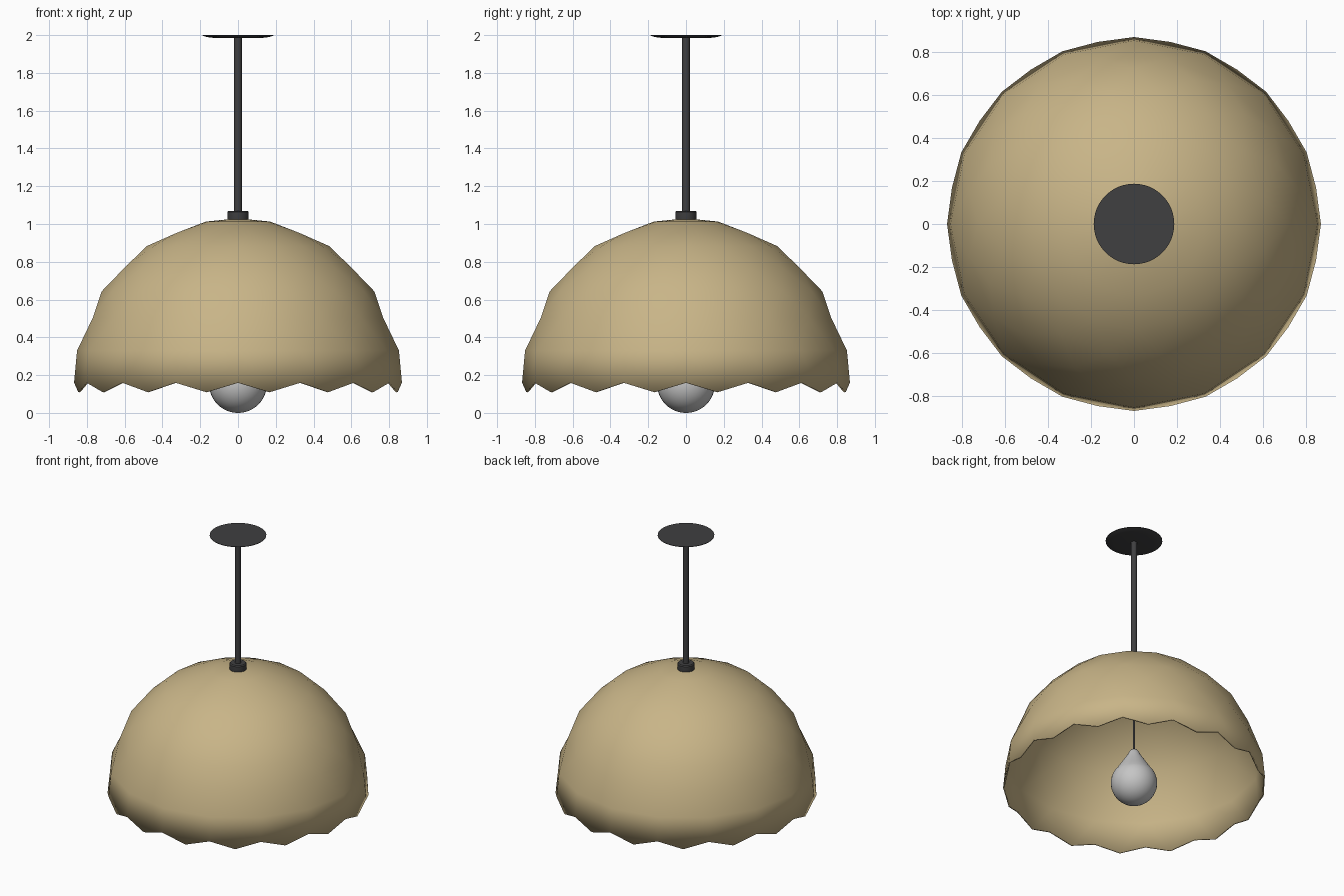
import bpy, bmesh, math

if "Cube" in bpy.data.objects:
    bpy.data.objects.remove(bpy.data.objects["Cube"])


def material(name, rgb):
    m = bpy.data.materials.new(name)
    m.diffuse_color = (*rgb, 1)
    m.use_nodes = True
    m.node_tree.nodes["Principled BSDF"].inputs["Base Color"].default_value = m.diffuse_color
    return m


TAN = material("tan_shade", (0.58, 0.46, 0.245))
DARK = material("dark_metal", (0.05, 0.05, 0.052))
GLASS = material("grey_glass", (0.56, 0.56, 0.56))


def finish(name, bm, mat, angle=None):
    bmesh.ops.recalc_face_normals(bm, faces=bm.faces[:])
    me = bpy.data.meshes.new(name)
    bm.to_mesh(me)
    bm.free()
    me.materials.append(mat)
    ob = bpy.data.objects.new(name, me)
    bpy.context.collection.objects.link(ob)
    me.shade_smooth()
    if angle:
        bpy.ops.object.select_all(action='DESELECT')
        ob.select_set(True)
        bpy.context.view_layer.objects.active = ob
        bpy.ops.object.shade_smooth_by_angle(angle=math.radians(angle))
    return ob


def lathe(name, profile, mat, n=32, angle=40):
    """Revolve (radius, z) points, listed bottom to top; ends are capped."""
    bm = bmesh.new()
    rings = [[bm.verts.new((r * math.cos(2 * math.pi * i / n),
                            r * math.sin(2 * math.pi * i / n), z))
              for i in range(n)] for r, z in profile]
    for a, b in zip(rings, rings[1:]):
        for i in range(n):
            j = (i + 1) % n
            bm.faces.new((a[i], a[j], b[j], b[i]))
    bm.faces.new(rings[0][::-1])
    bm.faces.new(rings[-1])
    return finish(name, bm, mat, angle)


# Shade: staggered rings of 16 points joined by diamond facets, scalloped rim
N = 16
ROWS = [(0.17, 1.013), (0.331, 0.953), (0.483, 0.883), (0.613, 0.768),
        (0.722, 0.643), (0.783, 0.505), (0.852, 0.33), (0.862, 0.11)]
bm = bmesh.new()


def ring(r, z, shift):
    angles = [2 * math.pi * (i + shift) / N for i in range(N)]
    return [bm.verts.new((r * math.cos(a), r * math.sin(a), z)) for a in angles]


rows = [ring(r, z, 0.5 * (k % 2)) for k, (r, z) in enumerate(ROWS)]
apex = bm.verts.new((0, 0, 1.03))
rim = ring(0.868, 0.16, 0)
for i in range(N):
    bm.faces.new((apex, rows[0][i], rows[0][(i + 1) % N]))
    bm.faces.new((rows[0][i], rows[1][i], rows[0][(i + 1) % N]))
    for k in range(1, len(rows) - 1):
        # left and right neighbours in the staggered rows above and below
        d = -1 if k % 2 == 0 else 0
        left, right = (i + d) % N, (i + d + 1) % N
        up, low, mid = rows[k - 1], rows[k + 1], rows[k]
        nxt = (i + 1) % N
        bm.faces.new((up[right], mid[i], mid[nxt])) if k % 2 else \
            bm.faces.new((up[i], mid[i], mid[nxt]))
        bm.faces.new((mid[i], low[right] if k % 2 else low[i], mid[nxt]))
    bm.faces.new((rows[6][i], rows[7][i - 1], rim[i]))
    bm.faces.new((rows[6][i], rim[i], rows[7][i]))
shade = finish("lamp_shade", bm, TAN)
shell = shade.modifiers.new("thickness", 'SOLIDIFY')
shell.thickness = 0.01
shell.offset = -1

# Hanging rod, collar, ceiling plate and inner cord
lathe("hanging_rod", [(0.021, 1.02), (0.021, 1.992)], DARK)
lathe("collar", [(0.054, 1.015), (0.056, 1.025), (0.056, 1.063), (0.05, 1.07)], DARK)
lathe("ceiling_plate", [(0.135, 1.986), (0.165, 1.99), (0.187, 1.997), (0.187, 2.0)],
      DARK, 48)
lathe("inner_cord", [(0.007, 0.39), (0.007, 1.025)], DARK, 12)

# Teardrop bulb: round bottom running into a tapered neck
R = 0.153
bulb = [(R * math.sin(math.radians(a)), R - R * math.cos(math.radians(a)))
        for a in range(3, 118, 6)]
bulb += [(0.11, 0.26), (0.075, 0.315), (0.045, 0.362), (0.033, 0.388),
         (0.02, 0.403), (0.006, 0.408)]
lathe("light_bulb", bulb, GLASS, 32, 60)
